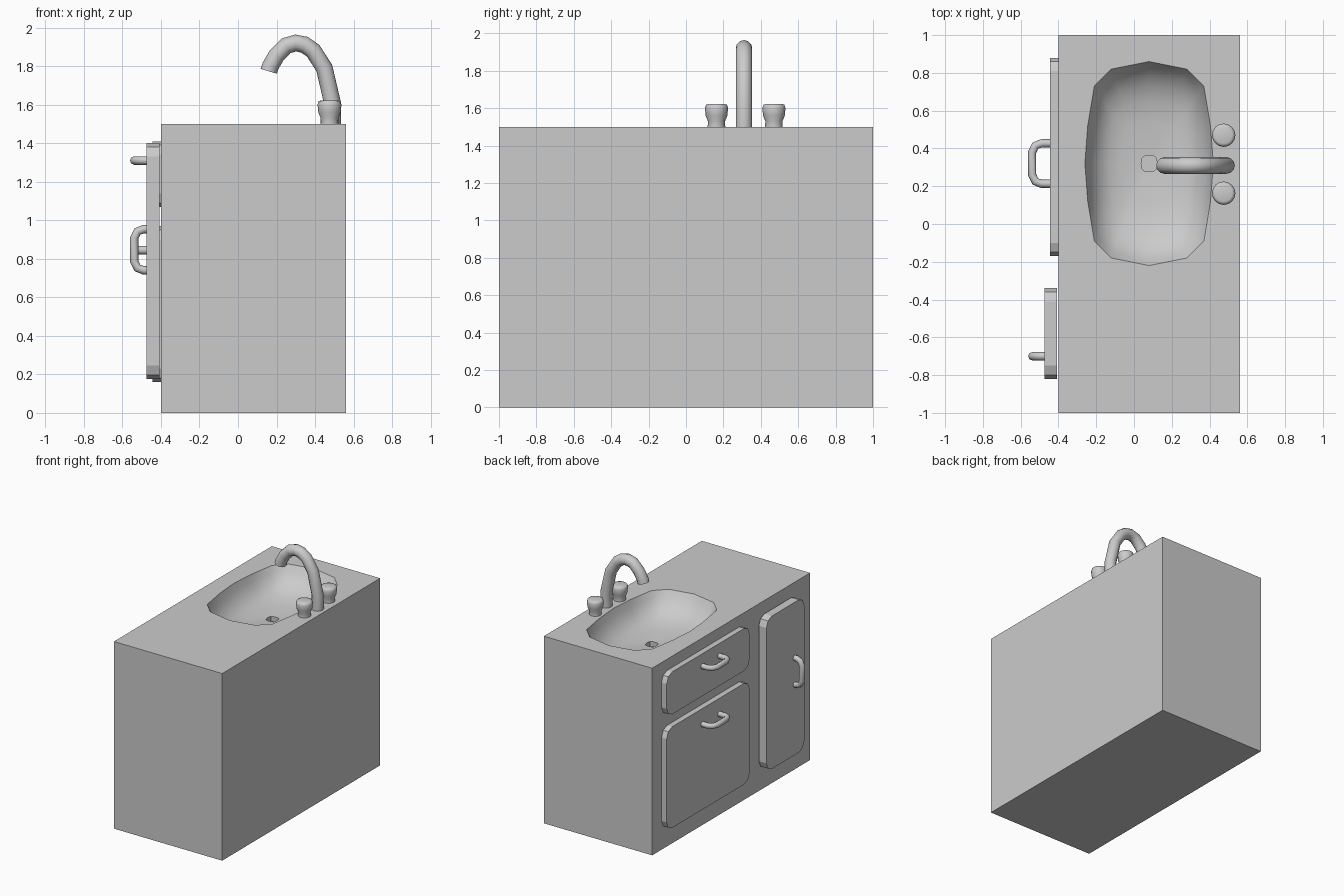
import bpy, bmesh
from math import sin, cos, pi
from mathutils import Vector

if "Cube" in bpy.data.objects:
    bpy.data.objects.remove(bpy.data.objects["Cube"])


def finish(name, bm, smooth):
    bmesh.ops.recalc_face_normals(bm, faces=bm.faces)
    me = bpy.data.meshes.new(name)
    bm.to_mesh(me)
    bm.free()
    ob = bpy.data.objects.new(name, me)
    bpy.context.collection.objects.link(ob)
    if smooth:
        bpy.ops.object.select_all(action='DESELECT')
        ob.select_set(True)
        bpy.context.view_layer.objects.active = ob
        bpy.ops.object.shade_smooth_by_angle(angle=smooth * pi / 180)
    return ob


def skin(bm, rings):
    """Join consecutive closed rings of verts with quads."""
    for a, b in zip(rings, rings[1:]):
        n = len(a)
        for i in range(n):
            j = (i + 1) % n
            bm.faces.new((a[i], a[j], b[j], b[i]))


def loft(name, rings, smooth=0):
    bm = bmesh.new()
    vs = [[bm.verts.new(p) for p in r] for r in rings]
    skin(bm, vs)
    bm.faces.new(vs[0])
    bm.faces.new(vs[-1])
    return finish(name, bm, smooth)


def tube(name, pts, binormal, radius, sides):
    """Round tube along a path lying in the plane normal to binormal."""
    pts, b = [Vector(p) for p in pts], Vector(binormal)
    rings = []
    for i, p in enumerate(pts):
        t = Vector()
        if i > 0:
            t += (p - pts[i - 1]).normalized()
        if i < len(pts) - 1:
            t += (pts[i + 1] - p).normalized()
        n = t.normalized().cross(b)
        rings.append([p + radius * (cos(a) * n + sin(a) * b)
                      for a in (2 * pi * k / sides for k in range(sides))])
    return loft(name, rings, 50)


def panel(name, x0, x1, y0, y1, z0, z1, r=0.07, seg=2):
    """Slab on the cabinet front with rounded corners."""
    corners = [(y1 - r, z1 - r), (y0 + r, z1 - r), (y0 + r, z0 + r), (y1 - r, z0 + r)]
    outline = []
    for q, (cy, cz) in enumerate(corners):
        for k in range(seg + 1):
            a = (q + k / seg) * pi / 2
            outline.append((cy + r * cos(a), cz + r * sin(a)))
    return loft(name, [[(x, y, z) for y, z in outline] for x in (x0, x1)])


# cabinet box with the basin sunk into its top
CX, CY = 0.08, 0.32
quarter = [(0.34, 0), (0.325, 0.2), (0.29, 0.41), (0.2, 0.5)]
rim = quarter + [(0, 0.54)] + [(-x, y) for x, y in quarter[:0:-1]]
rim += [(-x, -y) for x, y in rim]
bm = bmesh.new()
low, top = [[bm.verts.new((x, y, z)) for x, y in
             ((-0.4, -1), (0.56, -1), (0.56, 1), (-0.4, 1))] for z in (0, 1.5)]
skin(bm, [low, top])
bm.faces.new(low)
rings = []
for t, z in ((0, 1.5), (0.06, 1.45), (0.14, 1.405), (0.26, 1.363),
             (0.42, 1.333), (0.65, 1.314), (1, 1.304), (1, 1.265)):
    fx = 1 + t * (0.042 / 0.34 - 1)
    fy = 1 + t * (0.042 / 0.54 - 1)
    rings.append([bm.verts.new((CX + x * fx, CY + y * fy, z)) for x, y in rim])
skin(bm, rings)
bm.faces.new(rings[-1])
edges = [bm.edges.get((r[i - 1], r[i])) for r in (top, rings[0]) for i in range(len(r))]
bmesh.ops.triangle_fill(bm, edges=edges, use_beauty=True, use_dissolve=False)
finish("cabinet_with_basin", bm, 40)

# drawer and doors
panel("drawer_front", -0.445, -0.4, -0.17, 0.88, 1.07, 1.41)
panel("lower_door", -0.445, -0.4, -0.17, 0.88, 0.16, 0.97)
panel("tall_door", -0.475, -0.408, -0.82, -0.34, 0.175, 1.4)

# pull handles: half profile as (offset along handle, x), mirrored
half = [(0.107, -0.43), (0.107, -0.49), (0.095, -0.522), (0.06, -0.539)]
prof = half + [(-u, x) for u, x in half[::-1]]
for name, z in (("drawer_handle", 1.31), ("lower_door_handle", 0.845)):
    tube(name, [(x, CY + u, z) for u, x in prof], (0, 0, 1), 0.022, 8)
tube("tall_door_handle", [(x, -0.7, 0.847 + u) for u, x in prof], (0, 1, 0), 0.022, 8)

# faucet spout
spout = [(0.49, 1.5), (0.49, 1.61), (0.448, 1.79), (0.39, 1.88), (0.345, 1.911),
         (0.30, 1.92), (0.25, 1.906), (0.2, 1.855), (0.168, 1.8), (0.16, 1.773)]
tube("faucet_spout", [(x, 0.31, z) for x, z in spout], (0, 1, 0), 0.044, 12)

# tap knobs
knob = [(0.047, 1.5), (0.046, 1.53), (0.058, 1.56), (0.062, 1.6), (0.056, 1.618), (0.045, 1.622)]
for name, y in (("left_tap_knob", 0.47), ("right_tap_knob", 0.163)):
    loft(name, [[(0.475 + r * cos(k * pi / 8), y + r * sin(k * pi / 8), z)
                 for k in range(16)] for r, z in knob], 60)
